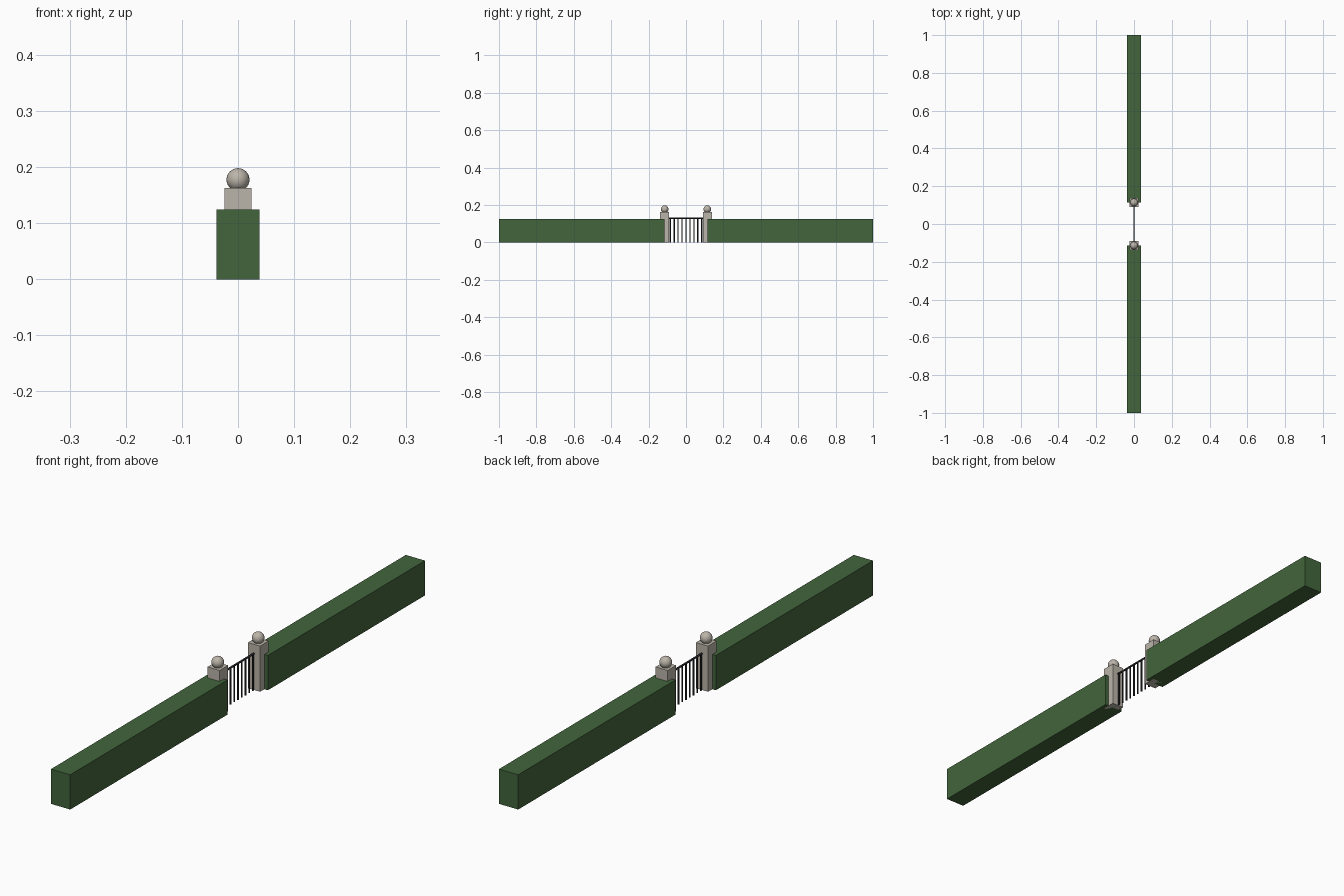
import bpy, math

if "Cube" in bpy.data.objects:
    bpy.data.objects.remove(bpy.data.objects["Cube"])

def material(name, rgb):
    m = bpy.data.materials.new(name)
    m.diffuse_color = (*rgb, 1)
    m.use_nodes = True
    m.node_tree.nodes["Principled BSDF"].inputs["Base Color"].default_value = m.diffuse_color
    return m

GREEN = material("hedge_green", (0.055, 0.13, 0.045))
STONE = material("stone", (0.50, 0.46, 0.40))
IRON = material("iron", (0.02, 0.02, 0.025))

def finish(name, mat):
    ob = bpy.context.object
    ob.name = name
    ob.data.materials.append(mat)
    return ob

def box(name, mat, lo, hi):
    bpy.ops.mesh.primitive_cube_add(size=1, location=[(a + b) / 2 for a, b in zip(lo, hi)])
    ob = finish(name, mat)
    ob.scale = [b - a for a, b in zip(lo, hi)]
    bpy.ops.object.transform_apply(location=False, rotation=False, scale=True)
    return ob

def rod(name, mat, radius, length, loc, rot=(0, 0, 0)):
    bpy.ops.mesh.primitive_cylinder_add(vertices=8, radius=radius, depth=length,
                                        location=loc, rotation=rot)
    finish(name, mat)
    bpy.ops.object.shade_smooth_by_angle(angle=math.radians(50))

POST_Y, POST_HALF, POST_H = 0.114, 0.024, 0.163
RAIL_Z = 0.13

for side, s in (("left", -1), ("right", 1)):
    # clipped hedge, running into the middle of its post
    y0, y1 = sorted((s * POST_Y, s * 1.0))
    box(side + "_hedge", GREEN, (-0.038, y0, 0), (0.038, y1, 0.124))
    # stone gate post
    yc = s * POST_Y
    box(side + "_post", STONE, (-POST_HALF, yc - POST_HALF, 0),
        (POST_HALF, yc + POST_HALF, POST_H))
    # ball finial sunk into the post top
    bpy.ops.mesh.primitive_uv_sphere_add(segments=24, ring_count=16, radius=0.0205,
                                         location=(0, yc, 0.1775))
    finish(side + "_finial", STONE)
    bpy.ops.object.shade_smooth()

# iron gate: upright bars under one top rail
for i in range(9):
    rod(f"gate_bar_{i + 1}", IRON, 0.003, RAIL_Z, (0, (i - 4) * 0.021, RAIL_Z / 2))
rod("gate_top_rail", IRON, 0.0035, 0.19, (0, 0, RAIL_Z), (math.pi / 2, 0, 0))
